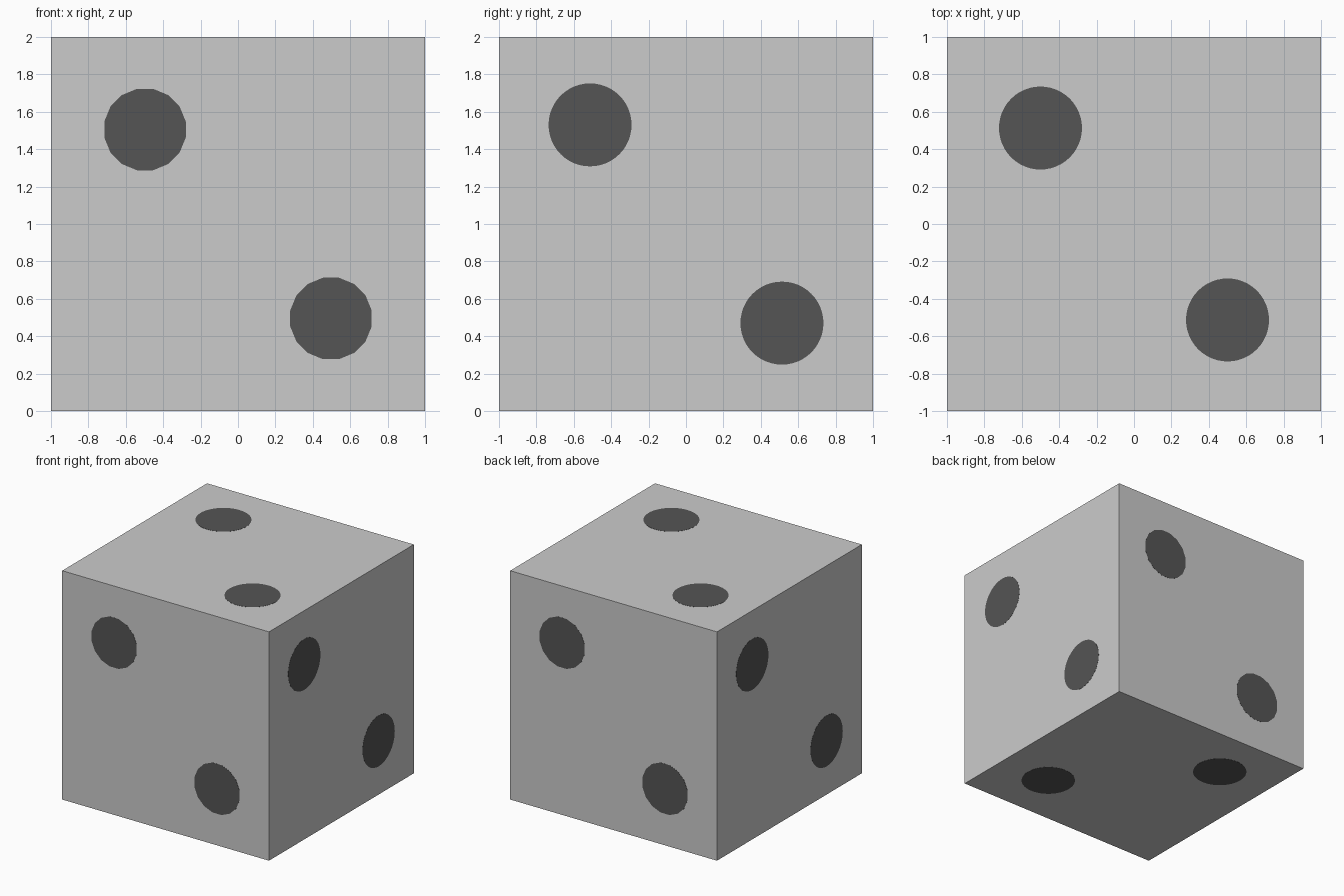
import bpy
from math import pi
from mathutils import Matrix, Vector

if "Cube" in bpy.data.objects:
    bpy.data.objects.remove(bpy.data.objects["Cube"])

H = 0.999      # half size of the body; pips stand a hair proud of it
R = 0.222      # pip radius
T = 0.02       # pip thickness, mostly sunk into the body

dark = bpy.data.materials.new("dark_pip")
dark.diffuse_color = (0.09, 0.09, 0.09, 1)
dark.use_nodes = True
dark.node_tree.nodes["Principled BSDF"].inputs["Base Color"].default_value = dark.diffuse_color

# Body
bpy.ops.mesh.primitive_cube_add(size=2 * H, location=(0, 0, 1))
bpy.context.object.name = "die_body"


def pip(name, centre, rot, sides, spin):
    """Flat disc whose outer cap lies on the unit cube surface."""
    bpy.ops.mesh.primitive_cylinder_add(vertices=sides, radius=R, depth=T)
    ob = bpy.context.object
    ob.name = name
    ob.data.transform(Matrix.Rotation(spin, 4, 'Z'))
    ob.rotation_euler = rot
    ob.location = Vector(centre) + Vector((0, 0, 1))
    ob.data.materials.append(dark)


# Two diagonal pips on each of the six faces
D = 1 - T / 2
for s in (-1, 1):
    for k in (-1, 1):
        n = "first" if k < 0 else "second"
        # front and back: coarser discs
        pip(f"{'front' if s < 0 else 'back'}_pip_{n}",
            (k * 0.497, s * D, k * s * 0.505), (pi / 2, 0, 0), 16, pi / 16)
        # left and right
        pip(f"{'left' if s < 0 else 'right'}_pip_{n}",
            (s * D, k * 0.513, -k * s * 0.53), (0, pi / 2, 0), 48, 0)
        # bottom and top
        pip(f"{'bottom' if s < 0 else 'top'}_pip_{n}",
            (k * 0.5, -k * 0.513, s * D), (0, 0, 0), 48, 0)
